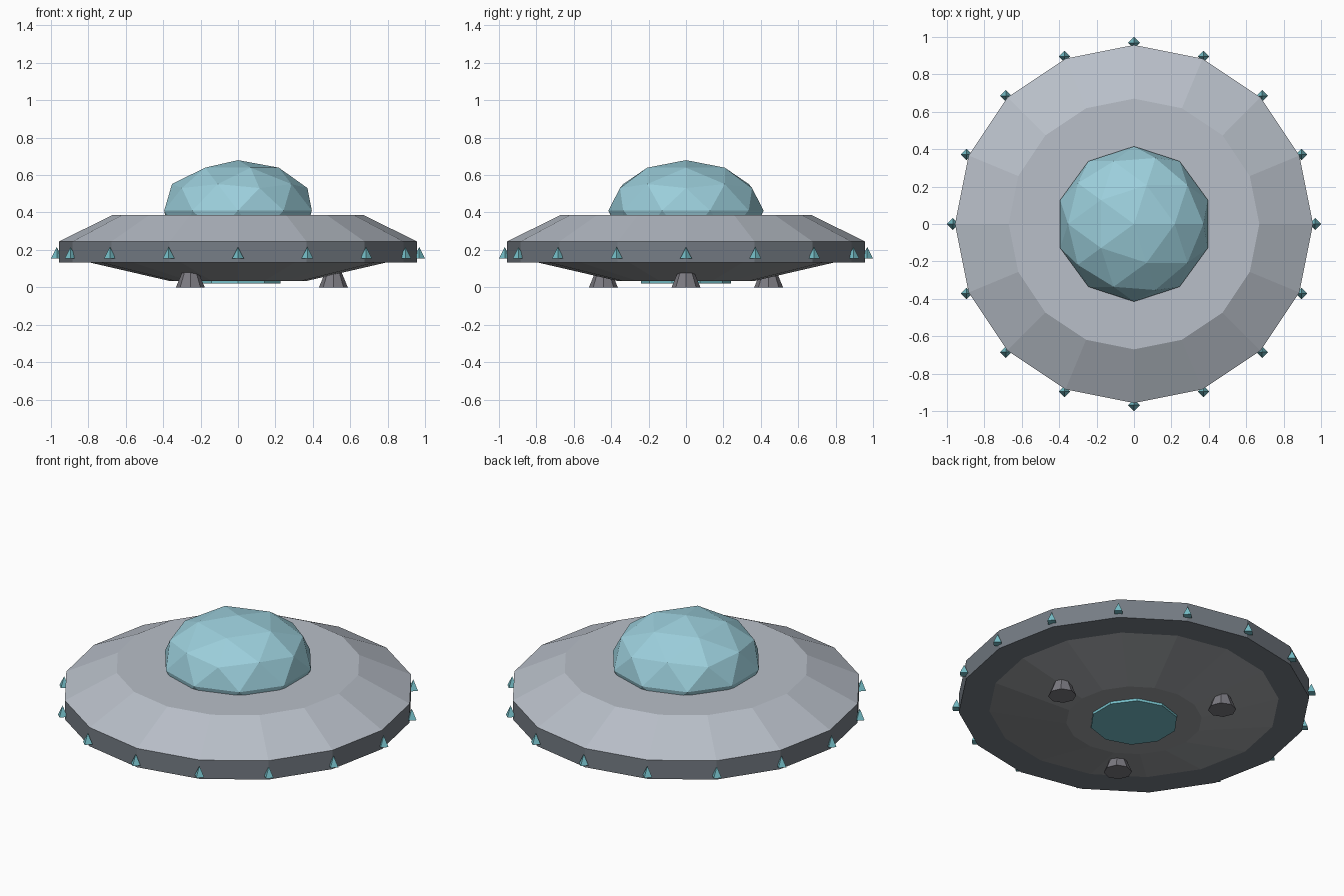
import bpy
import math
from math import cos, sin, pi

cube = bpy.data.objects.get("Cube")
if cube:
    bpy.data.objects.remove(cube, do_unlink=True)


def material(name, rgb):
    mat = bpy.data.materials.new(name)
    mat.use_nodes = True
    mat.diffuse_color = (*rgb, 1)
    mat.node_tree.nodes["Principled BSDF"].inputs["Base Color"].default_value = (*rgb, 1)
    return mat


silver = material("silver_grey", (0.48, 0.52, 0.58))
slate = material("slate_grey", (0.18, 0.205, 0.235))
under_grey = material("underside_grey", (0.34, 0.355, 0.37))
leg_grey = material("leg_grey", (0.20, 0.195, 0.22))
glass = material("dome_blue", (0.33, 0.62, 0.71))
teal = material("light_teal", (0.18, 0.52, 0.58))


def frustum(name, sides, r_low, r_high, z_low, z_high, mat, at=(0, 0)):
    """Flat-sided cone or cylinder between two heights."""
    bpy.ops.mesh.primitive_cone_add(
        vertices=sides, radius1=r_low, radius2=r_high, depth=z_high - z_low,
        location=(*at, (z_low + z_high) / 2))
    obj = bpy.context.object
    obj.name = name
    obj.data.materials.append(mat)
    return obj


# Saucer hull: sloping top, upright rim, shallow underside
SIDES = 16
RIM = 0.957
frustum("upper_hull", SIDES, RIM, 0.67, 0.245, 0.387, silver)
frustum("rim_band", SIDES, RIM, RIM, 0.132, 0.245, slate)
frustum("lower_hull", SIDES, 0.37, 0.79, 0.035, 0.132, under_grey)

# Faceted dome, flattened and half sunk in the hull
bpy.ops.mesh.primitive_ico_sphere_add(subdivisions=2, radius=1, location=(0, 0, 0.41))
dome = bpy.context.object
dome.name = "dome"
dome.scale = (0.415, 0.415, 0.27)
dome.data.materials.append(glass)

# Glowing plate under the hull
frustum("belly_light", 10, 0.24, 0.24, 0.02, 0.045, teal)

# Three landing legs
for i in range(3):
    a = 2 * pi * i / 3
    frustum(f"landing_leg_{i + 1}", 8, 0.077, 0.042, 0, 0.085, leg_grey,
            (0.51 * cos(a), 0.51 * sin(a)))

# Small pyramid lights at the rim corners
for i in range(SIDES):
    a = 2 * pi * i / SIDES
    frustum(f"rim_light_{i + 1}", 4, 0.031, 0, 0.155, 0.216, teal,
            (0.969 * cos(a), 0.969 * sin(a)))
